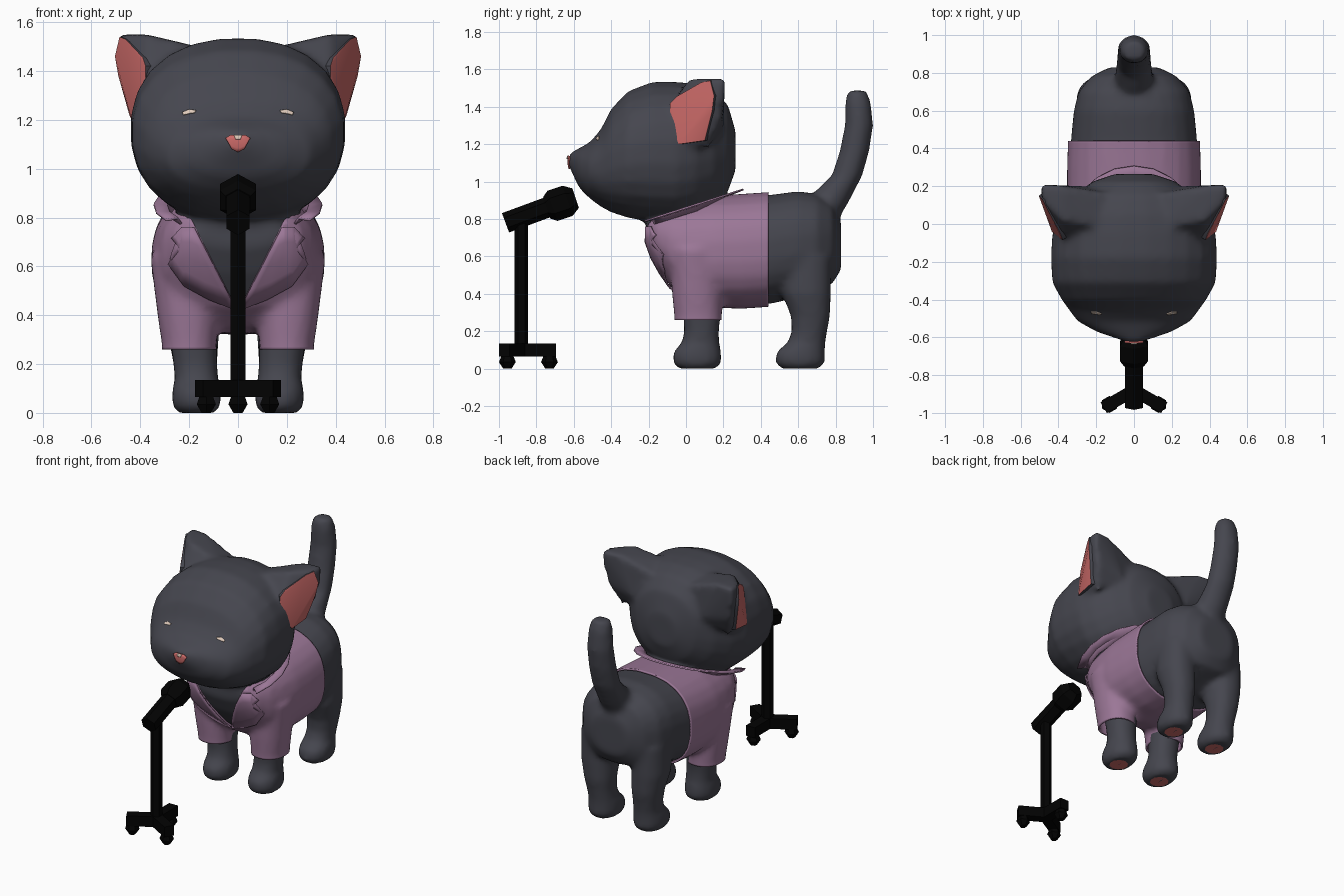
import bpy, bmesh, math
from mathutils import Vector
from mathutils.bvhtree import BVHTree

if "Cube" in bpy.data.objects:
    bpy.data.objects.remove(bpy.data.objects["Cube"])

X, Y, Z = Vector((1, 0, 0)), Vector((0, 1, 0)), Vector((0, 0, 1))


def mat(name, *rgb):
    m = bpy.data.materials.new(name)
    m.diffuse_color = (*rgb, 1)
    m.use_nodes = True
    m.node_tree.nodes["Principled BSDF"].inputs["Base Color"].default_value = m.diffuse_color
    return m


FUR = mat("charcoal fur", .060, .061, .077)
PINK = mat("pink skin", .60, .145, .14)
CLOTH = mat("mauve cloth", .33, .185, .31)
CREAM = mat("cream", .75, .60, .50)
BLACK = mat("black metal", .0008, .0008, .0008)


def finish(name, bm, *mats, smooth=True):
    bmesh.ops.recalc_face_normals(bm, faces=bm.faces)
    me = bpy.data.meshes.new(name)
    bm.to_mesh(me)
    bm.free()
    ob = bpy.data.objects.new(name, me)
    bpy.context.collection.objects.link(ob)
    for m in mats:
        me.materials.append(m)
    if smooth:
        bpy.ops.object.select_all(action='DESELECT')
        ob.select_set(True)
        bpy.context.view_layer.objects.active = ob
        bpy.ops.object.shade_smooth_by_angle(angle=math.radians(40))
    return ob


def section(c, u, v, a, b, n=24, e=2.0):
    """Superellipse ring round c."""
    pts = []
    for i in range(n):
        t = 2 * math.pi * (i + .5) / n
        co, si = math.cos(t), math.sin(t)
        pts.append(Vector(c) + u * a * math.copysign(abs(co) ** (2 / e), co)
                   + v * b * math.copysign(abs(si) ** (2 / e), si))
    return pts


def loft(bm, rings):
    vs = [[bm.verts.new(p) for p in r] for r in rings]
    for r, s in zip(vs, vs[1:]):
        for i in range(len(r)):
            j = (i + 1) % len(r)
            bm.faces.new((r[i], r[j], s[j], s[i]))
    bm.faces.new(vs[0])
    bm.faces.new(vs[-1])


def loft_y(bm, rows, e, grow=0):
    loft(bm, [section((0, y, (lo + hi) / 2), X, Z, w + grow, (hi - lo) / 2 + grow, e=e)
              for y, w, lo, hi in rows])


def loft_z(bm, rows, s=1):
    loft(bm, [section((s * cx, cy, z), X, Y, rx, ry, e=2.2) for z, cx, cy, rx, ry in rows])


def hull(bm, points, s):
    vs = [bm.verts.new((s * x, y, z)) for x, y, z in points]
    bmesh.ops.convex_hull(bm, input=vs)
    bmesh.ops.delete(bm, geom=[v for v in bm.verts if not v.link_faces], context='VERTS')


def blend(name, bm, material, voxel=.02, iterations=5):
    """Fuse overlapping solids into one smooth skin."""
    ob = finish(name, bm, material, smooth=False)
    r = ob.modifiers.new("fuse", 'REMESH')
    r.mode, r.voxel_size, r.use_smooth_shade = 'VOXEL', voxel, True
    s = ob.modifiers.new("relax", 'SMOOTH')
    s.factor, s.iterations = .5, iterations
    bpy.context.view_layer.update()
    me = bpy.data.meshes.new_from_object(ob.evaluated_get(bpy.context.evaluated_depsgraph_get()))
    ob.modifiers.clear()
    ob.data = me
    me.materials.clear()
    me.materials.append(material)
    return ob


def surface(ob):
    bm = bmesh.new()
    bm.from_mesh(ob.data)
    tree = BVHTree.FromBMesh(bm)
    bm.free()
    return tree


def plate(name, tree, outline, material, lift, thick=.006):
    """Thin plate laid on a surface from the front; outline is (x, z)."""
    bm = bmesh.new()
    f = bm.faces.new([bm.verts.new((x, 0, z)) for x, z in outline])
    bmesh.ops.triangulate(bm, faces=[f])
    bmesh.ops.subdivide_edges(bm, edges=bm.edges[:], cuts=3, use_grid_fill=True)
    for v in bm.verts:
        hit = tree.ray_cast(Vector((v.co.x, -2, v.co.z)), Y)[0]
        v.co.y = (hit.y if hit else -.1) - lift
    ob = finish(name, bm, material)
    m = ob.modifiers.new("thickness", 'SOLIDIFY')
    m.thickness, m.offset = thick, 0


# Cat body: torso, head, neck, ears, legs and tail fused together
TORSO = [(-.21, .17, .68, .80), (-.16, .25, .57, .84), (-.08, .30, .45, .87), (.02, .325, .37, .89),
         (.15, .34, .34, .91), (.3, .34, .335, .92), (.45, .335, .345, .93), (.6, .32, .38, .95),
         (.7, .295, .42, .935), (.78, .23, .45, .89), (.83, .13, .53, .78)]
HEAD = [(-.625, .04, 1.08, 1.15), (-.57, .20, .965, 1.18), (-.515, .30, .91, 1.21), (-.455, .345, .865, 1.28),
        (-.40, .385, .835, 1.39), (-.31, .435, .805, 1.485), (-.18, .442, .782, 1.535), (-.05, .435, .775, 1.535),
        (.05, .395, .80, 1.525), (.15, .32, .86, 1.49), (.225, .22, .95, 1.41), (.265, .10, 1.06, 1.27)]
FRONT_LEG = [(0, .17, .06, .075, .10), (.03, .17, .06, .10, .13), (.09, .17, .06, .10, .128),
             (.14, .17, .078, .09, .10), (.2, .175, .083, .09, .093), (.28, .18, .085, .095, .10),
             (.4, .19, .08, .11, .115), (.6, .2, .06, .11, .13)]
BACK_LEG = [(0, .17, .61, .075, .10), (.03, .17, .61, .10, .133), (.09, .17, .612, .10, .13),
            (.14, .17, .645, .09, .10), (.2, .175, .66, .09, .095), (.28, .18, .665, .1, .105),
            (.4, .19, .645, .115, .13), (.6, .195, .64, .11, .135)]
TAIL = [(.72, .83, .10), (.79, .93, .09), (.86, 1.03, .083), (.90, 1.16, .08), (.925, 1.3, .077),
        (.92, 1.42, .07), (.915, 1.487, .052)]
EAR = [(.375, .02, 1.55), (.48, .12, 1.55), (.49, .21, 1.55), (.38, .20, 1.55), (.12, -.02, 1.49),
       (.12, .16, 1.46), (.25, .20, 1.28), (.46, .19, 1.33), (.40, .12, 1.18), (.30, -.06, 1.44),
       (.495, .16, 1.47), (.38, -.07, 1.42), (.42, -.03, 1.2), (.44, .11, 1.24), (.375, -.07, 1.32),
       (.49, .20, 1.44)]
bm = bmesh.new()
for s in (1, -1):
    hull(bm, EAR, s)
    loft_z(bm, FRONT_LEG, s)
    loft_z(bm, BACK_LEG, s)
loft_y(bm, TORSO, 2.4)
loft_y(bm, HEAD, 2.25)
loft_z(bm, [(.7, 0, .0, .25, .18), (.95, 0, .0, .25, .2), (1.15, 0, .0, .25, .2)])
loft(bm, [section((0, y, z), X, Vector((0, .9, -.43)) if z < 1 else Y, r * 1.12, r, 16) for y, z, r in TAIL])
body = blend("cat_body", bm, FUR)
skin = surface(body)

# Inner ears: slabs with a pink outward side
INNER = [(.378, -.085, 1.42), (.39, -.05, 1.455), (.46, .08, 1.53), (.485, .13, 1.54), (.504, .15, 1.46),
         (.49, .14, 1.38), (.445, .10, 1.22), (.435, -.04, 1.2), (.38, -.085, 1.32)]
for side, s in (("left", 1), ("right", -1)):
    bm = bmesh.new()
    hull(bm, INNER + [(x - .03, y + .02, z) for x, y, z in INNER], s)
    bmesh.ops.recalc_face_normals(bm, faces=bm.faces)
    bm.normal_update()
    for f in bm.faces:
        f.material_index = int(f.normal.dot(Vector((s * .89, -.45, 0))) > .72)
    finish(side + "_inner_ear", bm, FUR, PINK)

# Face: nose, nose shine, closed eyes
plate("nose", skin, [(-.05, 1.125), (-.03, 1.138), (.03, 1.138), (.05, 1.125), (.025, 1.08), (0, 1.068),
                     (-.025, 1.08)], PINK, .005, .009)
plate("nose_shine", skin, [(-.017, 1.138), (.017, 1.138), (.01, 1.12), (-.01, 1.12)], CREAM, .011)
for side, s in (("left", 1), ("right", -1)):
    plate(side + "_eye", skin, [(s * x, z) for x, z in
          ((.172, 1.238), (.2, 1.242), (.228, 1.23), (.224, 1.22), (.2, 1.226), (.178, 1.229))], CREAM, .003)

# Paw pads under the feet
for name, y in (("front", .05), ("back", .6)):
    for side, s in (("left", 1), ("right", -1)):
        bm = bmesh.new()
        loft(bm, [section((s * .17, y, z), X, Y, .06, .062, 10) for z in (0, .009)])
        finish(f"{name}_{side}_paw_pad", bm, PINK)

# Jacket: grown torso and sleeves, cut at hem, cuffs, collar and front opening
bm = bmesh.new()
loft_y(bm, TORSO, 2.4, .016)
for s in (1, -1):
    loft_z(bm, [(.15, .2, .065, .112, .127), (.28, .2, .065, .112, .128), (.4, .205, .06, .125, .135),
                (.64, .23, .05, .13, .14)], s)
jacket = blend("jacket", bm, CLOTH)
chest = surface(jacket)
bm = bmesh.new()
bm.from_mesh(jacket.data)


def slice_at(co, no, clear=True):
    bmesh.ops.bisect_plane(bm, geom=bm.verts[:] + bm.edges[:] + bm.faces[:], plane_co=co,
                           plane_no=no, clear_outer=clear)


slice_at((0, .44, 0), Y)
slice_at((0, 0, .26), -Z)
slice_at((0, -.22, .79), Vector((0, -.32, 1)))
for s in (1, -1):
    slice_at((0, 0, .41), Vector((s, 0, -.5)), False)
opening = []
for f in bm.faces:
    c = f.calc_center_median()
    if c.y < .02 and abs(c.x) < .5 * (c.z - .41):
        opening.append(f)
bmesh.ops.delete(bm, geom=opening, context='FACES')
bpy.data.objects.remove(jacket)
jacket = finish("jacket", bm, CLOTH)
m = jacket.modifiers.new("thickness", 'SOLIDIFY')
m.thickness, m.offset = .012, -1

# Notched lapels
for side, s in (("left", 1), ("right", -1)):
    plate(side + "_lapel", chest, [(s * x, z) for x, z in
          ((.005, .42), (.12, .465), (.22, .52), (.285, .61), (.235, .67), (.27, .715), (.23, .76), (.18, .76))],
          CLOTH, .012, .009)

# Flared collar round the neck
bm = bmesh.new()
rows = []
for i in range(15):
    t = math.radians(-32 + 244 * i / 14)
    row = []
    for a, b, dz in ((.27, .24, -.03), (.29, .27, .0), (.345, .345, .005)):
        y = -.04 + b * math.sin(t)
        row.append(bm.verts.new((a * math.cos(t), y, .79 + .32 * (y + .22) + dz)))
    rows.append(row)
for p, q in zip(rows, rows[1:]):
    for k in (0, 1):
        bm.faces.new((p[k], q[k], q[k + 1], p[k + 1]))
collar = finish("collar", bm, CLOTH)
collar.modifiers.new("thickness", 'SOLIDIFY').thickness = .01


# Microphone stand: pole, boom, head, three feet with wheels
def rod(name, a, b, profile, n=6):
    a, b = Vector(a), Vector(b)
    d = (b - a).normalized()
    bm = bmesh.new()
    loft(bm, [section(a.lerp(b, t), X, d.cross(X), r, r, n) for t, r in profile])
    finish(name, bm, BLACK, smooth=False)


rod("stand_pole", (0, -.88, .07), (0, -.88, .82), [(0, .036), (1, .036)])
rod("stand_boom", (0, -.965, .78), (0, -.68, .885), [(0, .055), (1, .055)])
rod("microphone_head", (0, -.745, .86), (0, -.59, .912), [(0, .06), (.2, .085), (.72, .085), (1, .055)])
for i, deg in enumerate((90, 210, 330)):
    d = Vector((math.cos(math.radians(deg)), math.sin(math.radians(deg)), 0))
    hub = Vector((0, -.88, .1))
    bm = bmesh.new()
    w = Vector((-d.y, d.x, 0)) * .033
    loft(bm, [[hub + d * r + w * p + Z * q * .035 for p, q in ((-1, -1), (1, -1), (1, 1), (-1, 1))]
              for r in (-.02, .185)])
    finish(f"stand_foot_{i + 1}", bm, BLACK, smooth=False)
    c = hub + d * .15
    rod(f"stand_wheel_{i + 1}", (c.x, c.y, 0), (c.x, c.y, .078), [(0, .022), (.45, .045), (1, .028)])
